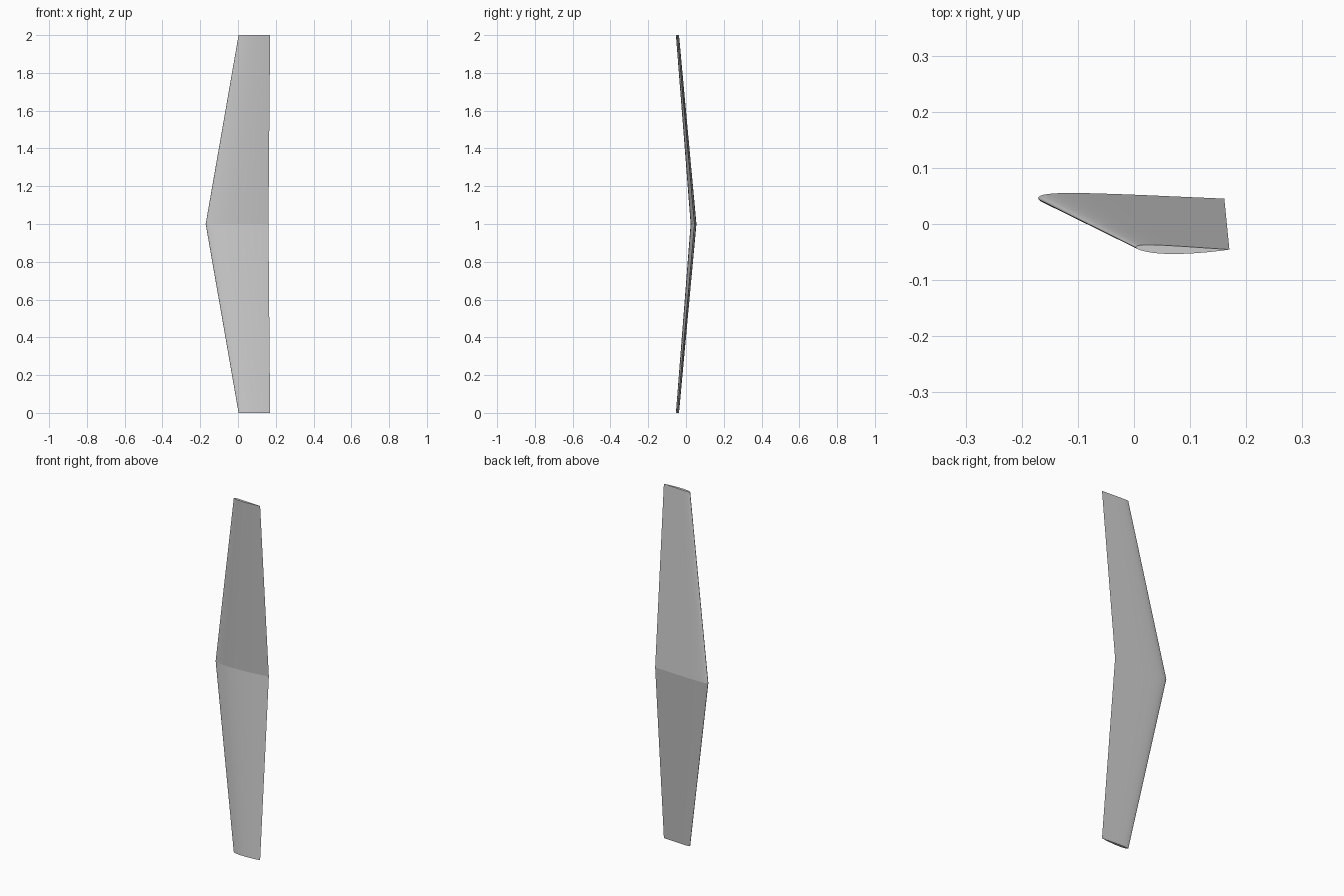
import bpy, bmesh, math

if "Cube" in bpy.data.objects:
    bpy.data.objects.remove(bpy.data.objects["Cube"])

N = 28  # chordwise points per side


def airfoil():
    """Closed loop (chord fraction, height), 9% thick, 2% camber at 40% chord."""
    def point(x, side):
        t = 0.45 * (0.2969 * math.sqrt(x) - 0.1260 * x - 0.3516 * x**2
                    + 0.2843 * x**3 - 0.1036 * x**4)
        p = 0.4
        if x < p:
            c = 0.02 / p**2 * (2 * p * x - x * x)
            slope = 0.04 / p**2 * (p - x)
        else:
            c = 0.02 / (1 - p)**2 * (1 - 2 * p + 2 * p * x - x * x)
            slope = 0.04 / (1 - p)**2 * (p - x)
        a = math.atan(slope)
        return x - side * t * math.sin(a), c + side * t * math.cos(a)

    xs = [0.5 * (1 - math.cos(math.pi * i / N)) for i in range(N + 1)]
    return [point(x, 1) for x in reversed(xs)] + [point(x, -1) for x in xs[1:-1]]


def section(bm, lead, trail, z):
    """Place the cambered section between leading and trailing edge, bulging to -y."""
    dx, dy = trail[0] - lead[0], trail[1] - lead[1]
    return [bm.verts.new((lead[0] + u * dx + v * dy, lead[1] + u * dy - v * dx, z))
            for u, v in airfoil()]


# Upper half of the wing: root at the object's origin, tip one unit above
bm = bmesh.new()
root = section(bm, (-0.171, 0.0462), (0.161, 0.0452), 0.0)
tip = section(bm, (0.003, -0.041), (0.170, -0.0455), 1.0)
count = len(root)
for i in range(count):
    j = (i + 1) % count
    bm.faces.new((root[i], root[j], tip[j], tip[i])).smooth = True

# Flat tip cap with crisp rim, crisp root fold and crisp trailing edge
bm.faces.new(tip)
for loop in (root, tip):
    for i in range(count):
        bm.edges.get((loop[i], loop[(i + 1) % count])).smooth = False
bm.edges.get((root[0], tip[0])).smooth = False
bmesh.ops.recalc_face_normals(bm, faces=bm.faces)
# Make sure the tip cap faces outward
bm.normal_update()
cap = max(bm.faces, key=lambda f: len(f.verts))
if cap.normal.z < 0:
    bmesh.ops.reverse_faces(bm, faces=bm.faces)

mesh = bpy.data.meshes.new("wing")
bm.to_mesh(mesh)
bm.free()
wing = bpy.data.objects.new("wing", mesh)
bpy.context.collection.objects.link(wing)
wing.location.z = 1.0

# Mirror the half across the root plane
mirror = wing.modifiers.new("mirror", 'MIRROR')
mirror.use_axis = (False, False, True)
mirror.use_clip = True
mirror.merge_threshold = 0.00001
